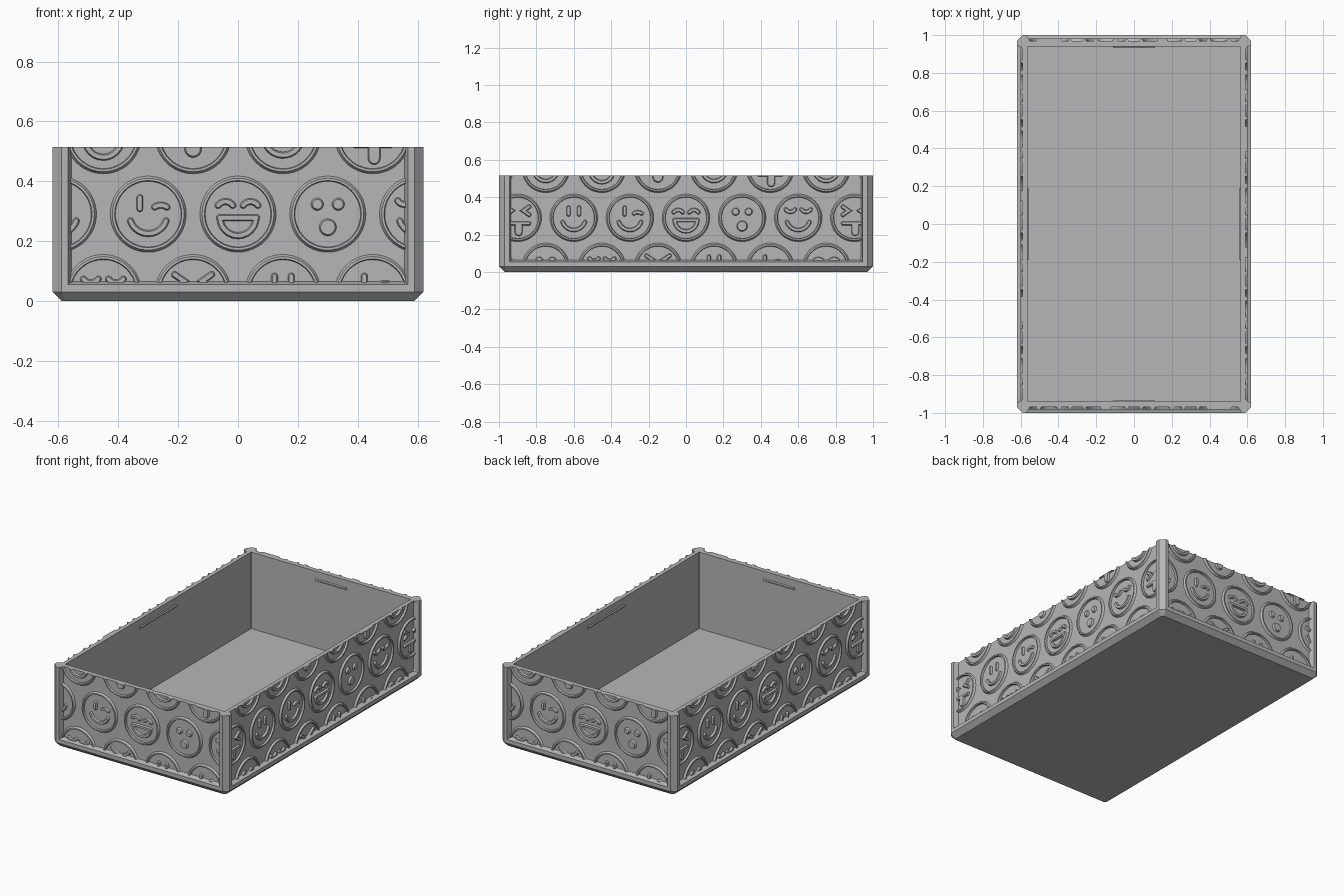
import bpy, bmesh
from math import cos, sin, radians, pi
from mathutils import Vector, Matrix

old = bpy.data.objects.get("Cube")
if old:
    bpy.data.objects.remove(old, do_unlink=True)

gray = bpy.data.materials.new("plain gray")
gray.use_nodes = True
gray.diffuse_color = (0.47, 0.47, 0.47, 1)
gray.node_tree.nodes["Principled BSDF"].inputs["Base Color"].default_value = (0.47, 0.47, 0.47, 1)

HX, HY, TOP = 0.62, 1.0, 0.515      # outer half sizes and height
RECESS, FLOOR = 0.03, 0.025         # panel depth behind the frame, floor level
RIM = 0.065                         # where the panels start
RELIEF = 0.012                      # height of the raised faces
PITCH, ROW = 0.30, 0.262            # spacing of the face pattern


def finish(bm, name):
    bmesh.ops.remove_doubles(bm, verts=bm.verts, dist=1e-5)
    bmesh.ops.recalc_face_normals(bm, faces=bm.faces)
    mesh = bpy.data.meshes.new(name)
    bm.to_mesh(mesh)
    bm.free()
    mesh.materials.append(gray)
    obj = bpy.data.objects.new(name, mesh)
    bpy.context.collection.objects.link(obj)
    return obj


def loft(bm, loops, closed=False):
    """Skin a list of point loops, capping the ends or joining them."""
    rings = [[bm.verts.new(p) for p in loop] for loop in loops]
    n = len(rings[0])
    pairs = list(zip(rings, rings[1:]))
    if closed:
        pairs.append((rings[-1], rings[0]))
    else:
        bm.faces.new(rings[0])
        bm.faces.new(rings[-1])
    for a, b in pairs:
        for i in range(n):
            j = (i + 1) % n
            bm.faces.new((a[i], a[j], b[j], b[i]))


def octagon(x, y, c, z):
    quarter = [(x, y - c), (x - c, y)]
    pts = []
    for sx, sy in ((1, 1), (-1, 1), (-1, -1), (1, -1)):
        corner = [(sx * px, sy * py, z) for px, py in quarter]
        pts += corner if sx * sy > 0 else corner[::-1]
    return pts


# Tray: chamfered foot, lower rim, recessed walls, cavity
bm = bmesh.new()
px, py = HX - RECESS, HY - RECESS
ix, iy = px - 0.025, py - 0.03
loft(bm, [octagon(px, py, 0.012, 0), octagon(HX, HY, 0.03, 0.03),
          octagon(HX, HY, 0.03, RIM - 0.01), octagon(px, py, 0.001, RIM),
          octagon(px, py, 0.001, TOP), octagon(ix, iy, 0.001, TOP),
          octagon(ix, iy, 0.001, FLOOR)])
finish(bm, "tray")

# Corner posts with bevelled edges towards the panels
POST = [(HX - 0.052, HY), (HX - 0.03, HY), (HX, HY - 0.03), (HX, HY - 0.055),
        (px, HY - 0.065), (HX - 0.063, py)]
for sx, xname in ((1, "left"), (-1, "right")):
    for sy, yname in ((1, "back"), (-1, "front")):
        bm = bmesh.new()
        loft(bm, [[(sx * x, sy * y, z) for x, y in POST] for z in (0.04, TOP)])
        finish(bm, f"{yname}_{xname}_post")

# Thin catch ridges near the top of the inner walls
for turn, (half, dist) in enumerate([(0.11, iy), (0.19, ix)] * 2):
    bm = bmesh.new()
    section = [(0.003, 0.45), (-0.006, 0.457), (-0.006, 0.463), (0.003, 0.47)]
    loft(bm, [[(u, -(dist + d), z) for d, z in section] for u in (-half, half)])
    bm.transform(Matrix.Rotation(turn * pi / 2, 4, "Z"))
    finish(bm, f"catch_ridge_{turn + 1}")


# Raised drawing helpers: points are (across, up) on a panel
def arc(cx, cy, r, a0, a1, n=12):
    angles = [radians(a0 + (a1 - a0) * i / n) for i in range(n + 1)]
    return [Vector((cx + r * cos(a), cy + r * sin(a))) for a in angles]


def line(*pts):
    return [Vector(p) for p in pts]


def outline(path, w):
    """Round-ended band of half width w around a path."""
    dirs = [(b - a).normalized() for a, b in zip(path, path[1:])]
    left, right = [], []
    for i, p in enumerate(path):
        d0, d1 = dirs[max(i - 1, 0)], dirs[min(i, len(dirs) - 1)]
        t = (d0 + d1).normalized()
        n = Vector((-t.y, t.x)) * (w / t.dot(d0))
        left.append(p + n)
        right.append(p - n)

    def cap(p, d):
        n = Vector((-d.y, d.x))
        return [p + (n * cos(a) + d * sin(a)) * w for a in (pi * k / 6 for k in range(1, 6))]
    return left + cap(path[-1], dirs[-1]) + right[::-1] + cap(path[0], -dirs[0])


def raise_shape(bm, center, small_to_big):
    """small_to_big: (outline points, height) levels."""
    return [[(center[0] + p[0], -h, center[1] + p[1]) for p in pts] for pts, h in small_to_big]


def stroke(bm, center, path, w=0.012):
    loft(bm, raise_shape(bm, center, [(outline(path, w), -0.003),
                                      (outline(path, w - 0.005), RELIEF)]))


def dot(bm, center, x, y, r):
    loft(bm, raise_shape(bm, center, [(arc(x, y, r, 0, 345, 23), -0.003),
                                      (arc(x, y, r - 0.006, 0, 345, 23), RELIEF)]))


def ring(bm, center):
    levels = [(0.129, -0.003), (0.12, RELIEF), (0.112, RELIEF), (0.109, -0.003)]
    loft(bm, raise_shape(bm, center, [(arc(0, 0, r, 0, 352.5, 47), h) for r, h in levels]), True)


SMILE = arc(0, -0.002, 0.063, -161, -19)
HAPPY_EYES = [arc(s * 0.042, 0.012, 0.03, 145, 35, 8) for s in (-1, 1)]
CALM_EYES = [arc(s * 0.042, 0.062, 0.03, 215, 325, 8) for s in (-1, 1)]
TALL_EYES = [line((s * 0.028, 0.018), (s * 0.028, 0.055)) for s in (-1, 1)]
SQUINT_EYES = [line((s * 0.062, 0.06), (s * 0.03, 0.038), (s * 0.062, 0.016)) for s in (-1, 1)]
WINK_EYE = arc(0.042, -0.006, 0.036, 125, 55, 8)
GRIN = [line((-0.062, -0.012), (0.062, -0.012)), arc(0, -0.012, 0.06, 180, 360)]
TONGUE = [line((-0.06, -0.03), (0.06, -0.03)), line((0.005, -0.04), (0.005, -0.076))]

FACES = [TALL_EYES + [SMILE], [TALL_EYES[0], WINK_EYE, SMILE], HAPPY_EYES + GRIN,
         None, CALM_EYES + [SMILE], SQUINT_EYES + TONGUE]


def draw_face(bm, kind, center):
    ring(bm, center)
    if FACES[kind] is None:          # surprised face made of dots
        for x, y, r in ((-0.035, 0.033, 0.022), (0.035, 0.033, 0.022), (0, -0.044, 0.03)):
            dot(bm, center, x, y, r)
        return
    for path in FACES[kind]:
        wide = path is TONGUE[1]
        stroke(bm, center, path, 0.022 if wide else 0.012)


# Face pattern on the four panels, trimmed to the frame
SIDES = [("front", HX - 0.06, py), ("left", HY - 0.063, px),
         ("back", HX - 0.06, py), ("right", HY - 0.063, px)]
for turn, (name, limit, dist) in enumerate(SIDES):
    bm = bmesh.new()
    for row, shift, first in ((-1, PITCH / 2, 0), (0, 0, 2), (1, PITCH / 2, 4)):
        for i in range(-4, 5):
            u = i * PITCH + shift
            if abs(u) - 0.13 < limit:
                draw_face(bm, (i + first) % 6, (u, 0.29 + row * ROW))
    cuts = [((limit, 0, 0), (1, 0, 0)), ((-limit, 0, 0), (-1, 0, 0)),
            ((0, 0, RIM - 0.005), (0, 0, -1)), ((0, 0, TOP), (0, 0, 1))]
    for co, no in cuts:
        cut = bmesh.ops.bisect_plane(bm, geom=bm.verts[:] + bm.edges[:] + bm.faces[:],
                                     plane_co=co, plane_no=no, clear_outer=True)
        edges = [e for e in cut["geom_cut"] if isinstance(e, bmesh.types.BMEdge) and e.is_boundary]
        bmesh.ops.holes_fill(bm, edges=edges)
    bm.transform(Matrix.Rotation(turn * pi / 2, 4, "Z") @ Matrix.Translation((0, -dist, 0)))
    finish(bm, f"{name}_face_pattern")
